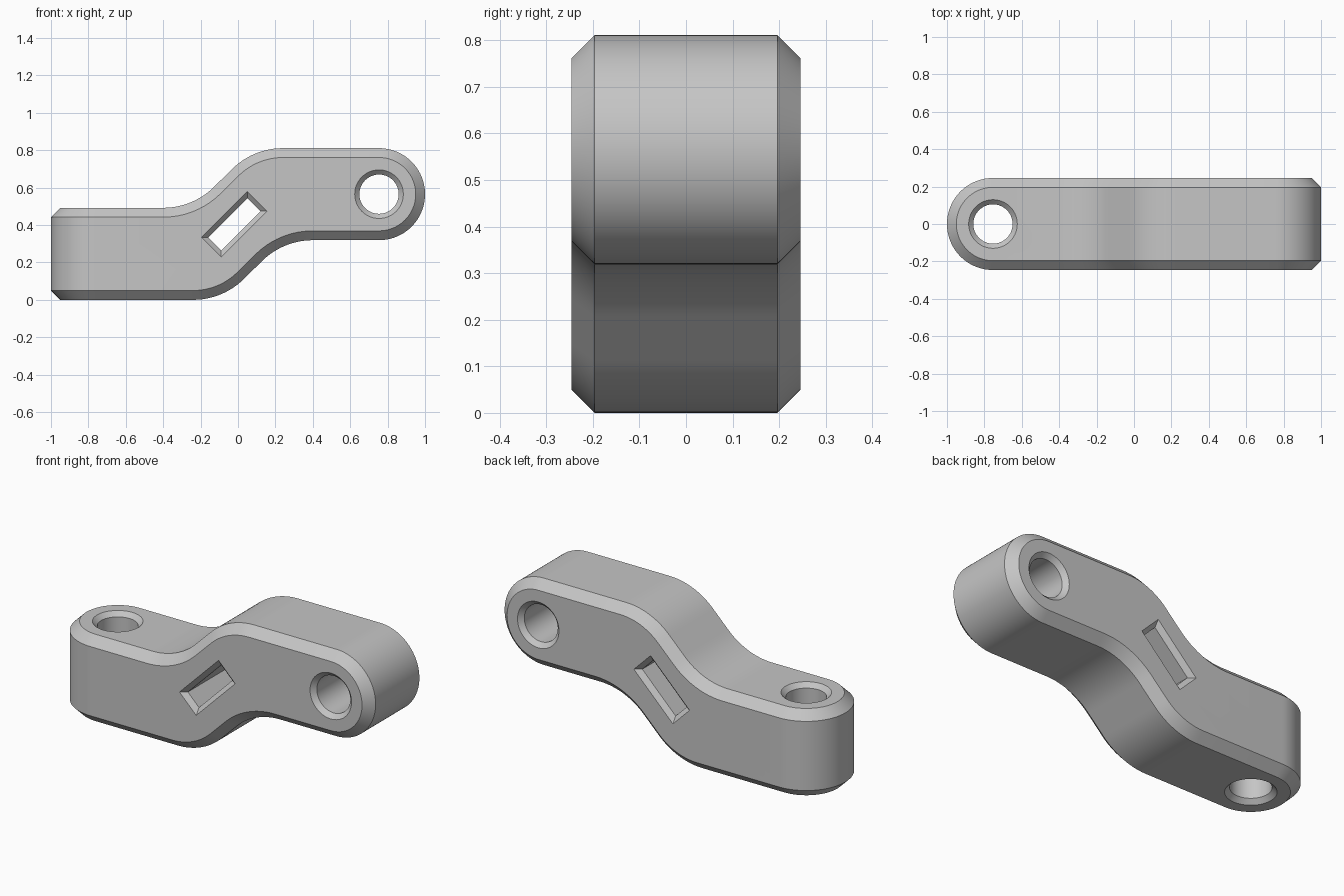
import bpy, bmesh
from math import sin, cos, pi, radians
from mathutils import Vector, Matrix

if "Cube" in bpy.data.objects:
    bpy.data.objects.remove(bpy.data.objects["Cube"])

HALF = 0.246       # half thickness of the bar
RISE = 0.319       # height step between the two ends
EYE = 0.754        # distance of each pin hole from the middle
BEND = 0.386       # radius of the bends
CHAMFER = 0.05
RIM = 0.025        # chamfer of the openings

grey = bpy.data.materials.new("grey plastic")
grey.use_nodes = True
colour = (0.56, 0.56, 0.56, 1)
grey.diffuse_color = colour
grey.node_tree.nodes["Principled BSDF"].inputs["Base Color"].default_value = colour


def arc(cx, cy, r, start, end, steps):
    angles = [radians(start + (end - start) * i / steps) for i in range(steps + 1)]
    return [(cx + r * cos(a), cy + r * sin(a)) for a in angles]


def loft(name, sections, matrix=Matrix()):
    """Solid through outlines given as (outline, depth), in the plane of matrix."""
    bm = bmesh.new()
    rings = [[bm.verts.new(matrix @ Vector((u, v, d))) for u, v in outline]
             for outline, d in sections]
    bm.faces.new(rings[0])
    bm.faces.new(rings[-1])
    for a, b in zip(rings, rings[1:]):
        for i in range(len(a)):
            j = (i + 1) % len(a)
            bm.faces.new((a[i], a[j], b[j], b[i]))
    bmesh.ops.recalc_face_normals(bm, faces=bm.faces)
    mesh = bpy.data.meshes.new(name)
    bm.to_mesh(mesh)
    bm.free()
    mesh.materials.append(grey)
    obj = bpy.data.objects.new(name, mesh)
    bpy.context.collection.objects.link(obj)
    return obj


def apply_modifier(obj, kind, **settings):
    mod = obj.modifiers.new(kind.title(), kind)
    for key, value in settings.items():
        setattr(mod, key, value)
    bpy.context.view_layer.objects.active = obj
    bpy.ops.object.modifier_apply(modifier=mod.name)


def combine(obj, tool, operation):
    apply_modifier(obj, "BOOLEAN", object=tool, operation=operation, solver="EXACT")
    bpy.data.objects.remove(tool)


def opening(name, outline_at, matrix):
    """Through cutter that flares at both faces; outline_at(grow) gives its outline."""
    over = 0.02
    wide, narrow = outline_at(RIM + over), outline_at(0)
    return loft(name, [(wide, -HALF - over), (narrow, RIM - HALF),
                       (narrow, HALF - RIM), (wide, HALF + over)], matrix)


# Planes: outlines drawn in x and z, extruded along y
upright = Matrix.Rotation(pi / 2, 4, "X")

# Side profile: two bends below, round right end, two bends above
low, high = 2 * HALF, RISE + 2 * HALF
profile = [(-1.2, 0)]
profile += arc(-0.24, BEND, BEND, -90, -45, 12)
profile += arc(0.40, RISE - BEND, BEND, 135, 90, 12)
profile += arc(EYE, RISE + HALF, HALF, -90, 90, 48)
profile += arc(0.24, high - BEND, BEND, 90, 135, 12)
profile += arc(-0.40, low + BEND, BEND, -45, -90, 12)
profile += [(-1.2, low)]
body = loft("offset_link", [(profile, -0.4), (profile, 0.4)], upright)

# Plan outline with a round left end
plan = arc(-EYE, 0, HALF, 90, 270, 48) + [(1.2, -HALF), (1.2, HALF)]
combine(body, loft("plan_tool", [(plan, -0.2), (plan, 1.2)]), "INTERSECT")

# Chamfer the continuous outer rim
apply_modifier(body, "BEVEL", width=CHAMFER, segments=1,
               limit_method="ANGLE", angle_limit=radians(40))


# Pin holes and diagonal slot
def round_hole(grow):
    return arc(0, 0, 0.105 + grow, 0, 360, 64)[:-1]


def slot(grow):
    a, b = 0.148 + grow, 0.049 + grow
    return [(-a, -b), (a, -b), (a, b), (-a, b)]


tilt = Matrix.Rotation(pi / 4, 4, "Z")
for cutter in (
    opening("upright_hole", round_hole, Matrix.Translation((-EYE, 0, HALF))),
    opening("cross_hole", round_hole, Matrix.Translation((EYE, 0, RISE + HALF)) @ upright),
    opening("slot_hole", slot, Matrix.Translation((-0.02, 0, 0.404)) @ upright @ tilt),
):
    combine(body, cutter, "DIFFERENCE")

# Smooth curved walls, crisp chamfers
bpy.ops.object.select_all(action="DESELECT")
body.select_set(True)
bpy.context.view_layer.objects.active = body
bpy.ops.object.shade_smooth_by_angle(angle=radians(30))
